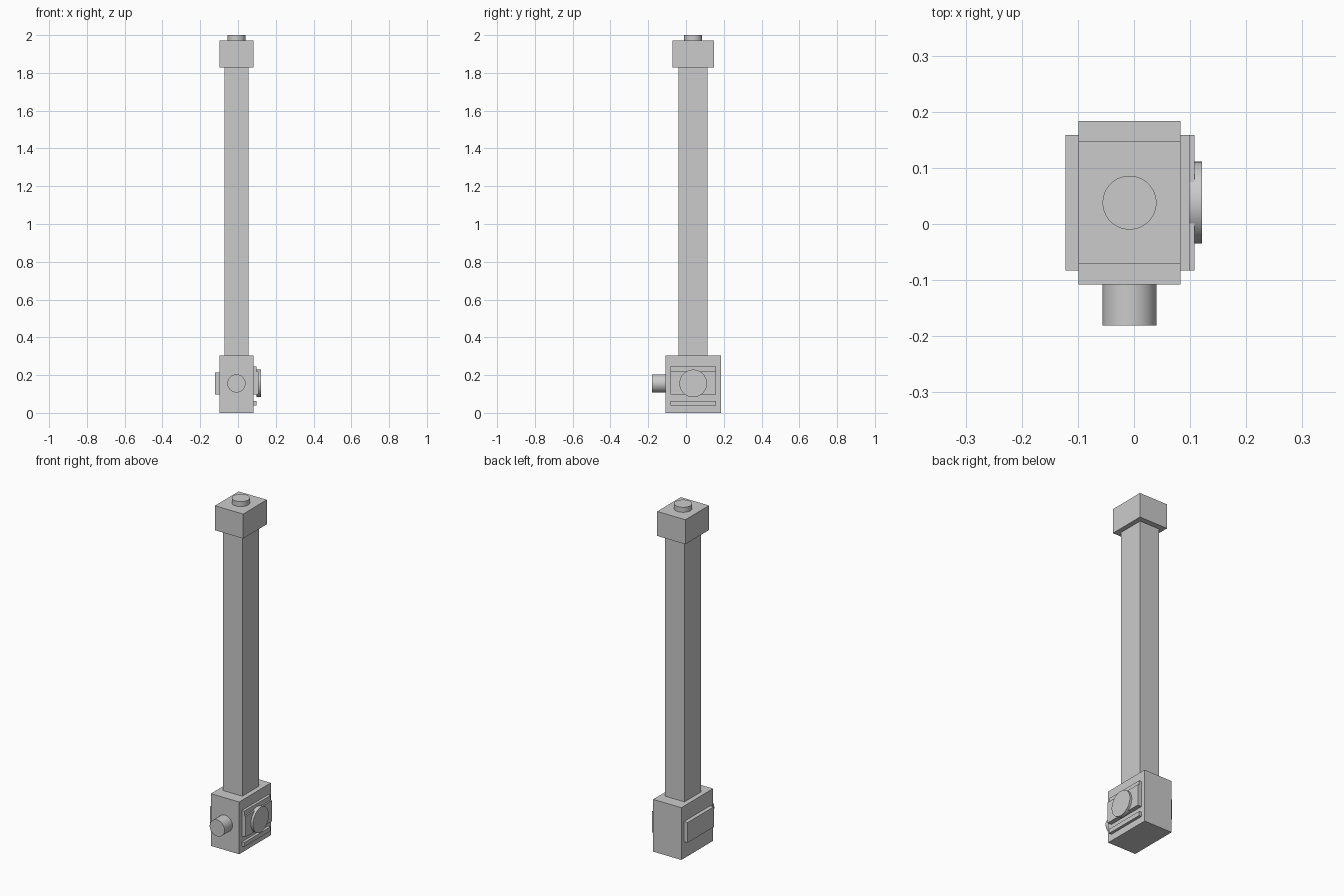
import bpy
from mathutils import Vector

old = bpy.data.objects.get("Cube")
if old:
    bpy.data.objects.remove(old, do_unlink=True)

grey = bpy.data.materials.new("light grey")
grey.use_nodes = True
grey.diffuse_color = (0.6, 0.6, 0.6, 1)
grey.node_tree.nodes["Principled BSDF"].inputs["Base Color"].default_value = (0.6, 0.6, 0.6, 1)

CX, CY = -0.008, 0.038   # axis of the column
HUB_Z = 0.156            # height of the spigot and disc


def box(name, x, y, z):
    """Box from three (low, high) ranges."""
    centre = [(a + b) / 2 for a, b in (x, y, z)]
    bpy.ops.mesh.primitive_cube_add(size=1, location=centre)
    ob = bpy.context.object
    ob.name = name
    ob.scale = [b - a for a, b in (x, y, z)]
    bpy.ops.object.transform_apply(location=False, rotation=False, scale=True)
    ob.data.materials.append(grey)


def cylinder(name, start, end, radius):
    """Smooth cylinder between two points."""
    start, end = Vector(start), Vector(end)
    axis = end - start
    bpy.ops.mesh.primitive_cylinder_add(
        vertices=64, radius=radius, depth=axis.length, location=(start + end) / 2,
        rotation=axis.to_track_quat('Z', 'Y').to_euler())
    ob = bpy.context.object
    ob.name = name
    bpy.ops.object.shade_smooth_by_angle()
    ob.data.materials.append(grey)


# Main blocks
body_x = (-0.099, 0.083)
box("base_block", body_x, (-0.108, 0.184), (0, 0.305))
box("column", (CX - 0.063, CX + 0.063), (CY - 0.077, CY + 0.077), (0.305, 1.828))
box("head_block", body_x, (CY - 0.109, CY + 0.109), (1.828, 1.971))

# Round spigots
cylinder("top_spigot", (CX, CY, 1.971), (CX, CY, 2.0), 0.048)
cylinder("front_spigot", (CX, -0.108, HUB_Z), (CX, -0.181, HUB_Z), 0.048)

# Side plates and disc
plate_y = (CY - 0.121, CY + 0.121)
box("right_plate", (-0.122, -0.099), plate_y, (0.097, 0.215))
box("left_plate", (0.083, 0.108), plate_y, (0.097, 0.219))
box("left_upper_ledge", (0.083, 0.099), plate_y, (0.219, 0.246))
box("left_lower_strip", (0.083, 0.099), plate_y, (0.038, 0.063))
cylinder("left_disc", (0.099, CY, HUB_Z), (0.121, CY, HUB_Z), 0.073)
